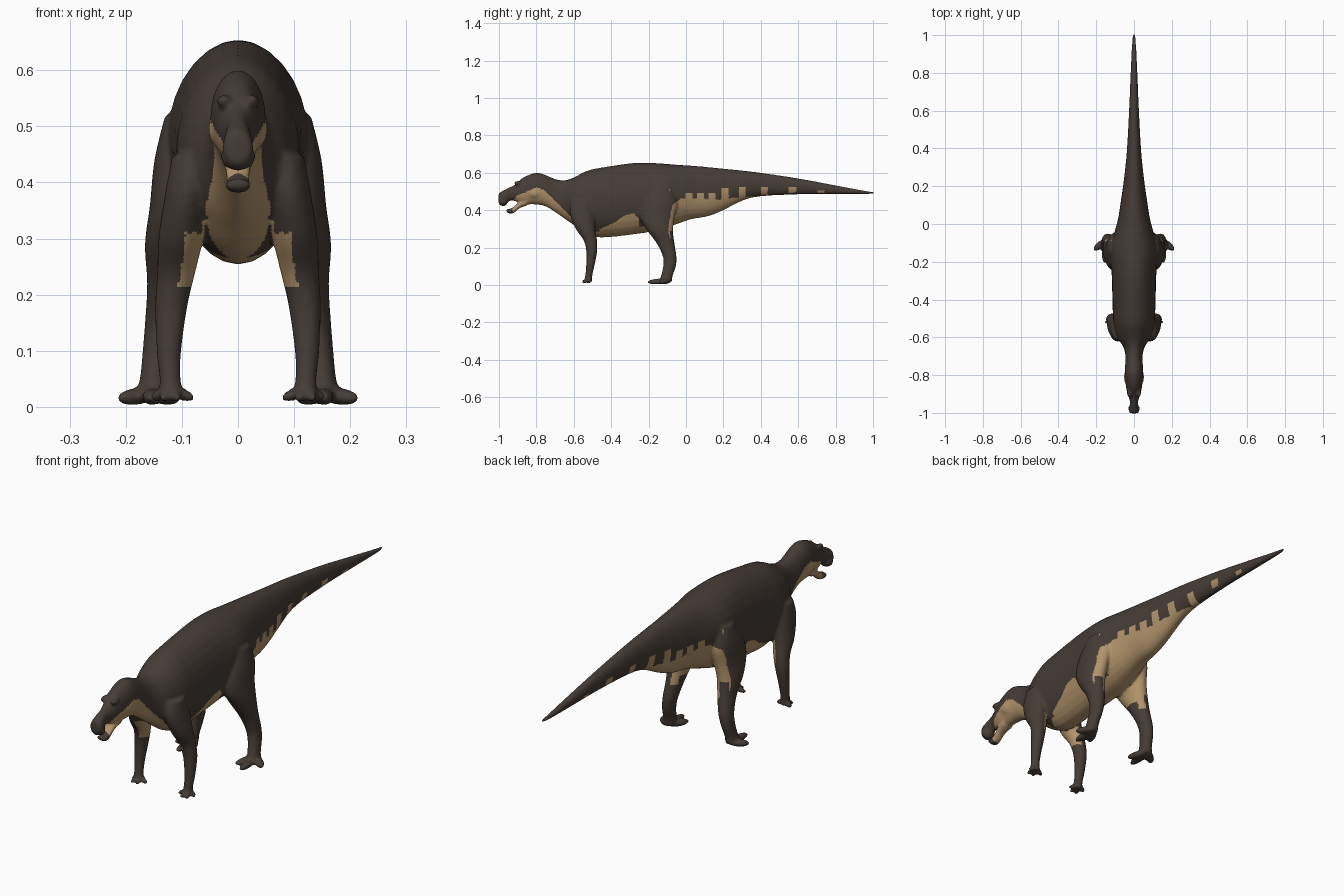
import bpy, bmesh, math
from mathutils import Vector, Matrix

if "Cube" in bpy.data.objects:
    bpy.data.objects.remove(bpy.data.objects["Cube"])


def material(name, rgb):
    m = bpy.data.materials.new(name)
    m.use_nodes = True
    col = (*rgb, 1)
    m.diffuse_color = col
    bsdf = m.node_tree.nodes["Principled BSDF"]
    bsdf.inputs["Base Color"].default_value = col
    bsdf.inputs["Roughness"].default_value = 0.8
    return m


hide = material("dark brown hide", (0.060, 0.045, 0.037))
belly = material("tan belly", (0.44, 0.29, 0.145))


def smooth_rows(rows, steps=4):
    # Catmull-Rom interpolation of cross-section rows
    rows = [Vector(r) for r in rows]
    out = []
    for i in range(len(rows) - 1):
        a, b, c, d = (rows[max(0, min(len(rows) - 1, i + k))] for k in (-1, 0, 1, 2))
        for s in range(steps):
            t = s / steps
            out.append(b + (c - a) * t / 2 + (a * 2 - b * 5 + c * 4 - d) * t * t / 2
                       + (b * 3 - a - c * 3 + d) * t ** 3 / 2)
    return out + [rows[-1]]


def loft(bm, rows, axis, sides=28):
    # rows are x, y, z and two radii; rings lie across the given axis
    rings = []
    for x, y, z, a, b in smooth_rows(rows):
        ring = []
        for k in range(sides):
            t = math.tau * k / sides
            u, v = a * math.cos(t), b * math.sin(t)
            ring.append(bm.verts.new((x + u, y, z + v) if axis == "Y" else (x + u, y + v, z)))
        rings.append(ring)
    for p, q in zip(rings, rings[1:]):
        for k in range(sides):
            n = (k + 1) % sides
            bm.faces.new((p[k], p[n], q[n], q[k]))
    bm.faces.new(rings[0])
    bm.faces.new(rings[-1])


def blob(bm, centre, radii):
    m = Matrix.Translation(centre) @ Matrix.Diagonal((*radii, 1))
    bmesh.ops.create_uvsphere(bm, u_segments=16, v_segments=10, radius=1, matrix=m)


def toe(bm, start, end, width, height):
    # long ellipsoid from start to end
    a, b = Vector(start), Vector(end)
    turn = (b - a).to_track_quat("X", "Z").to_matrix().to_4x4()
    size = Matrix.Diagonal(((b - a).length / 2, width, height, 1))
    bmesh.ops.create_uvsphere(bm, u_segments=16, v_segments=10, radius=1,
                              matrix=Matrix.Translation((a + b) / 2) @ turn @ size)


bm = bmesh.new()

# Torso, neck, head and tail: y, top, bottom, half width
spine = [(-.945, .52, .455, .02), (-.91, .54, .447, .030), (-.87, .575, .432, .041),
         (-.80, .60, .43, .049), (-.75, .587, .42, .047), (-.70, .567, .39, .045),
         (-.65, .56, .355, .057), (-.60, .575, .32, .088), (-.53, .61, .272, .108),
         (-.45, .628, .254, .113), (-.27, .653, .272, .118), (-.14, .65, .295, .126),
         (-.05, .643, .325, .105), (.03, .638, .352, .084), (.12, .63, .368, .070),
         (.2, .622, .40, .058), (.3, .612, .45, .046), (.4, .60, .474, .037),
         (.6, .57, .484, .026), (.8, .533, .485, .018), (.95, .505, .485, .011),
         (1.005, .497, .488, .006)]
loft(bm, [(0, y, (t + b) / 2, w, (t - b) / 2) for y, t, b, w in spine], "Y")

# Snout and drooping beak
loft(bm, [(0, -.90, .495, .028, .045), (0, -.94, .487, .021, .037),
          (0, -.97, .472, .025, .037), (0, -.99, .462, .027, .036),
          (0, -1.002, .462, .022, .028)], "Y")
blob(bm, (0, -.977, .445), (.032, .024, .024))

# Lower jaw
loft(bm, [(0, -.85, .445, .030, .020), (0, -.89, .428, .024, .018),
          (0, -.92, .402, .021, .017), (0, -.945, .394, .024, .012),
          (0, -.96, .400, .020, .009)], "Y")

for s in (1, -1):
    # Brow and cheek
    blob(bm, (s * .025, -.895, .545), (.013, .024, .012))
    blob(bm, (s * .036, -.81, .495), (.017, .04, .03))

    # Front leg
    loft(bm, [(s * .075, -.56, .45, .042, .055), (s * .090, -.555, .38, .040, .066),
              (s * .102, -.537, .30, .040, .052), (s * .110, -.512, .24, .034, .036),
              (s * .119, -.504, .18, .029, .029), (s * .123, -.512, .10, .022, .022),
              (s * .121, -.520, .05, .019, .019), (s * .119, -.523, .018, .022, .022)], "Z")
    for tip in ((.076, -.53), (.105, -.558), (.135, -.556), (.155, -.52)):
        toe(bm, (s * .122, -.512, .03), (s * tip[0], tip[1], .014), .011, .011)

    # Hind leg
    loft(bm, [(s * .080, -.13, .52, .050, .06), (s * .096, -.14, .44, .053, .095),
              (s * .108, -.153, .36, .049, .092), (s * .120, -.138, .29, .046, .068),
              (s * .126, -.108, .22, .036, .047), (s * .136, -.087, .15, .030, .036),
              (s * .144, -.088, .10, .026, .034), (s * .150, -.102, .05, .025, .031),
              (s * .154, -.110, .015, .030, .035)], "Z")
    for tip in ((.108, -.175), (.155, -.208), (.214, -.140)):
        toe(bm, (s * .150, -.085, .022), (s * tip[0], tip[1], .015), .019, .015)

bmesh.ops.recalc_face_normals(bm, faces=bm.faces)
cage_mesh = bpy.data.meshes.new("body_cage")
bm.to_mesh(cage_mesh)
bm.free()
cage = bpy.data.objects.new("body_cage", cage_mesh)
bpy.context.collection.objects.link(cage)

# Fuse the parts into one skin
fuse = cage.modifiers.new("fuse", "REMESH")
fuse.mode = "VOXEL"
fuse.voxel_size = 0.0062
relax = cage.modifiers.new("relax", "SMOOTH")
relax.factor = 0.5
relax.iterations = 4
graph = bpy.context.evaluated_depsgraph_get()
skin = bpy.data.meshes.new_from_object(cage.evaluated_get(graph))
bpy.data.objects.remove(cage)
body = bpy.data.objects.new("dinosaur_body", skin)
bpy.context.collection.objects.link(body)
skin.materials.clear()
skin.materials.append(hide)
skin.materials.append(belly)

# Upper edge of the pale underside along the body: y, z
edge = [(-.925, .45), (-.90, .48), (-.85, .50), (-.80, .522), (-.76, .51), (-.70, .45),
        (-.64, .39), (-.58, .33), (-.51, .265), (-.46, .30), (-.38, .335), (-.33, .37),
        (-.28, .385), (-.25, .35), (-.22, .33), (-.10, .33), (-.07, .43), (-.03, .46),
        (.05, .465), (.15, .455), (.25, .465), (.35, .475), (.45, .475)]
# Pale tabs rising from the edge: centre y, bottom, top
tabs = [(.015, .44, .49), (.08, .44, .49), (.14, .44, .495), (.21, .44, .515),
        (.30, .45, .522), (.42, .46, .525), (.57, .492, .522), (.72, .492, .505)]


def edge_height(y):
    for (y0, z0), (y1, z1) in zip(edge, edge[1:]):
        if y0 <= y <= y1:
            return z0 + (z1 - z0) * (y - y0) / (y1 - y0)
    return 0


def is_pale(c, n):
    x, y, z = abs(c.x), c.y, c.z
    inward = n.x * (1 if c.x > 0 else -1) < -0.2
    if any(abs(y - t) < .019 and b < z < top for t, b, top in tabs):
        return True
    if z < .215:
        return False
    if -.62 < y < -.46 and x > .062:      # arms: inner side only
        return inward and z < .31
    if -.25 < y < -.085 and x > .07:      # thighs: inner and rear sides
        return (inward or (n.y > .5 and y > -.12)) and z > .25
    if -.085 <= y < -.02 and z < .29:
        return inward
    return z < edge_height(y)


for f in skin.polygons:
    f.use_smooth = True
    f.material_index = 1 if is_pale(f.center, f.normal) else 0
